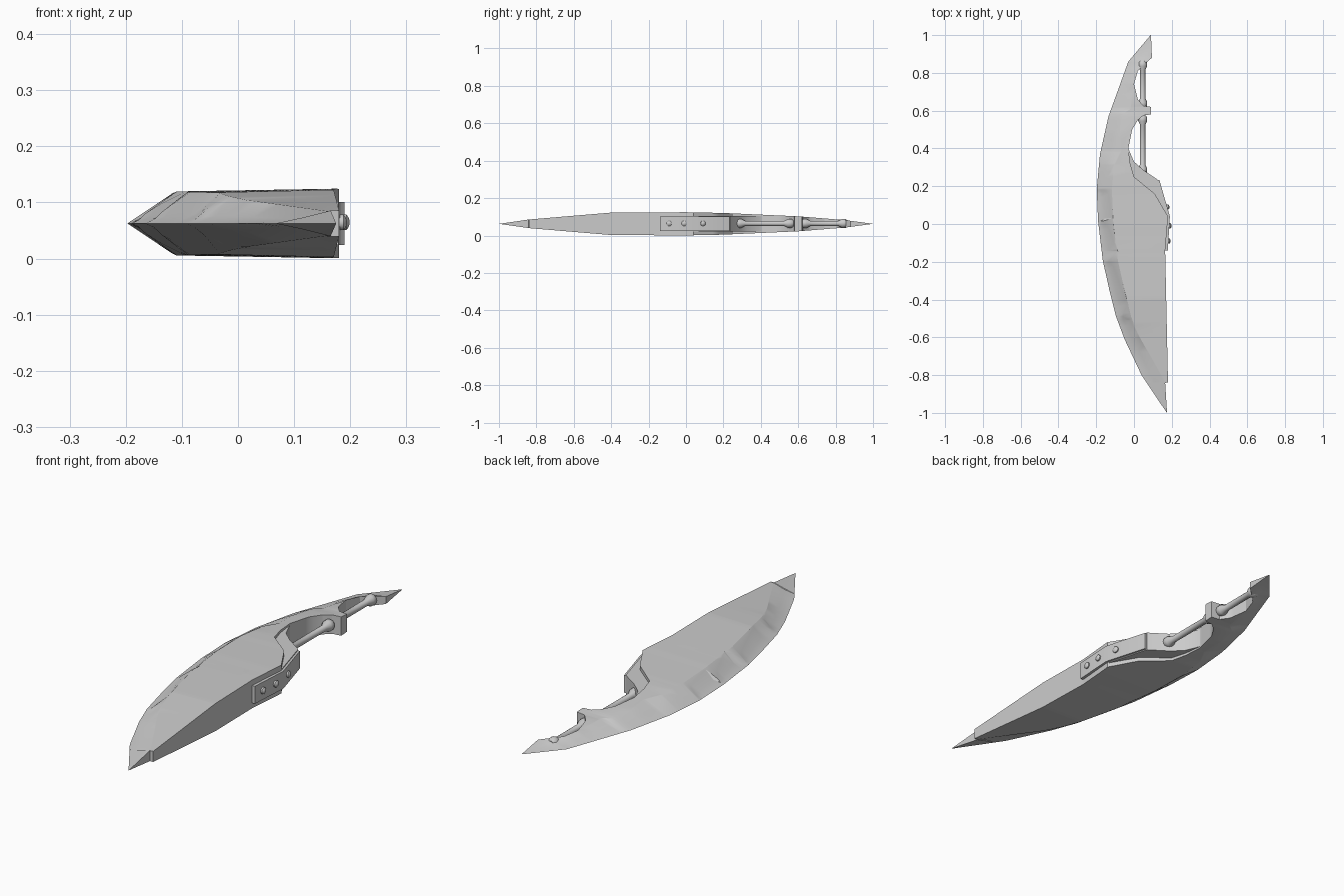
import bpy, bmesh, math
from mathutils import Vector

if "Cube" in bpy.data.objects:
    bpy.data.objects.remove(bpy.data.objects["Cube"])

MID = 0.0625
steel = bpy.data.materials.new("light_steel")
steel.diffuse_color = (0.6, 0.6, 0.6, 1)
steel.use_nodes = True
steel.node_tree.nodes["Principled BSDF"].inputs["Base Color"].default_value = steel.diffuse_color


def finish(name, bm, angle=28):
    bmesh.ops.remove_doubles(bm, verts=bm.verts, dist=0.0003)
    bmesh.ops.recalc_face_normals(bm, faces=bm.faces)
    me = bpy.data.meshes.new(name)
    bm.to_mesh(me)
    bm.free()
    ob = bpy.data.objects.new(name, me)
    bpy.context.collection.objects.link(ob)
    me.materials.append(steel)
    bpy.ops.object.select_all(action='DESELECT')
    ob.select_set(True)
    bpy.context.view_layer.objects.active = ob
    bpy.ops.object.shade_smooth_by_angle(angle=math.radians(angle))
    return ob


def lerp(table, y):
    for (y0, v0), (y1, v1) in zip(table, table[1:]):
        if y <= y1:
            return v0 + (v1 - v0) * (y - y0) / (y1 - y0)
    return table[-1][1]


# Blade outlines as (y, value): cutting edge, back, scalloped bevel line, half thickness
edge = [(-1, .174), (-.8, .04), (-.61, -.05), (-.49, -.095), (-.35, -.13), (-.195, -.165),
        (.015, -.19), (.185, -.197), (.37, -.18), (.57, -.135), (.86, -.03), (1, .088)]
back = [(-1, .175), (-.841, .165), (-.839, .18), (-.14, .165), (.04, .18), (.16, .11),
        (.25, 0), (.32, -.02), (.4, -.03), (.5, -.01), (.55, .02), (.575, .05), (.58, .09),
        (.62, .09), (.625, .05), (.66, .02), (.74, 0), (.81, .02), (.85, .06), (.88, .095), (1, .09)]
bevel = [(-1, .175), (-.84, .165), (-.51, -.02), (-.49, -.06), (-.42, -.035), (-.225, -.11),
         (-.195, -.135), (-.145, -.085), (-.02, -.135), (.015, -.165), (.03, -.115),
         (.16, -.135), (.19, -.17), (.385, -.07), (.57, -.08), (.61, -.02), (.74, -.005), (1, .09)]
half = [(-1, 0), (-.84, .023), (-.4, .06), (0, .062), (.2, .058), (.6, .04), (.85, .02), (1, 0)]


def section(y):
    xe, xr, h = lerp(edge, y), lerp(back, y), lerp(half, y)
    xb = min(max(lerp(bevel, y), xe), xr)
    reach = max(.08, xb - xe) if y > .3 or y < -.5 else .08
    reach = min(reach, max(xr - xe, .001))
    xc = min(max(xb + .004, xe + reach), xr)
    dip = .65 if -.84 < y < .185 else 1

    def z(x):
        return h * (.92 if x < xr - .01 else 1) * min(1, (x - xe) / reach)
    xm = (xe + xb) / 2
    top = [(xm, z(xm) * dip), (xb, z(xb)), (xc, z(xc)), (xr, h)]
    return ([(xe, y, MID)] + [(x, y, MID + t) for x, t in top]
            + [(x, y, MID - t) for x, t in reversed(top)])


ys = sorted({p[0] for t in (edge, back, bevel, half) for p in t}
            | {round(-.983 + i * .0341, 4) for i in range(58)})
bm = bmesh.new()
rings = [[bm.verts.new(p) for p in section(y)] for y in ys]
for a, b in zip(rings, rings[1:]):
    for i in range(9):
        j = (i + 1) % 9
        bm.faces.new((a[i], a[j], b[j], b[i]))
bm.faces.new(rings[0])
bm.faces.new(rings[-1])
finish("blade", bm)


def prism(name, pts, h):
    bm = bmesh.new()
    f = bm.faces.new([bm.verts.new((x, y, MID - h)) for x, y in pts])
    ex = bmesh.ops.extrude_face_region(bm, geom=[f])
    bmesh.ops.translate(bm, vec=(0, 0, 2 * h),
                        verts=[v for v in ex['geom'] if isinstance(v, bmesh.types.BMVert)])
    return finish(name, bm)


# Thinner core showing as a ledge beside the notch, and the bent side plate
prism("core", [(.05, -.1), (.165, -.1), (.18, .04), (.125, .235), (.05, .285), (0, .33),
               (-.03, .4), (-.09, .35)], .042)
prism("side_plate", [(.15, -.14), (.179, -.14), (.19, .04), (.135, .232), (.115, .232), (.16, .04)], .038)


def turned(name, origin, axis, profile, n=16):
    """Lathe (distance, radius) pairs around an axis."""
    rot = Vector((0, 0, 1)).rotation_difference(Vector(axis).normalized())
    bm = bmesh.new()
    loops = []
    for d, r in profile:
        loops.append([bm.verts.new(Vector(origin) + rot @ Vector(
            (r * math.cos(2 * math.pi * k / n), r * math.sin(2 * math.pi * k / n), d))) for k in range(n)])
    for a, b in zip(loops, loops[1:]):
        for k in range(n):
            bm.faces.new((a[k], a[(k + 1) % n], b[(k + 1) % n], b[k]))
    bm.faces.new(loops[0])
    bm.faces.new(loops[-1])
    finish(name, bm, 40)


# Rods spanning the two notches, with flared sockets at both ends
for name, y0, y1 in (("long_rod", .265, .575), ("short_rod", .615, .865)):
    L = y1 - y0
    end = [(0, .016), (.012, .024), (.03, .024), (.05, .014)]
    turned(name, (.046, y0, MID + .002), (0, 1, 0),
           end + [(L - d, r) for d, r in reversed(end)])

# Domed bolts on the side plate
for i, (x, y, ax) in enumerate(((.181, -.09, (1, 0, 0)), (.186, -.01, (1, 0, 0)),
                                (.175, .09, (1, .28, 0)))):
    turned("bolt_%d" % (i + 1), (x, y, MID + .002), ax,
           [(-.01, .014), (.007, .014), (.011, .009), (.013, .003)], 12)
